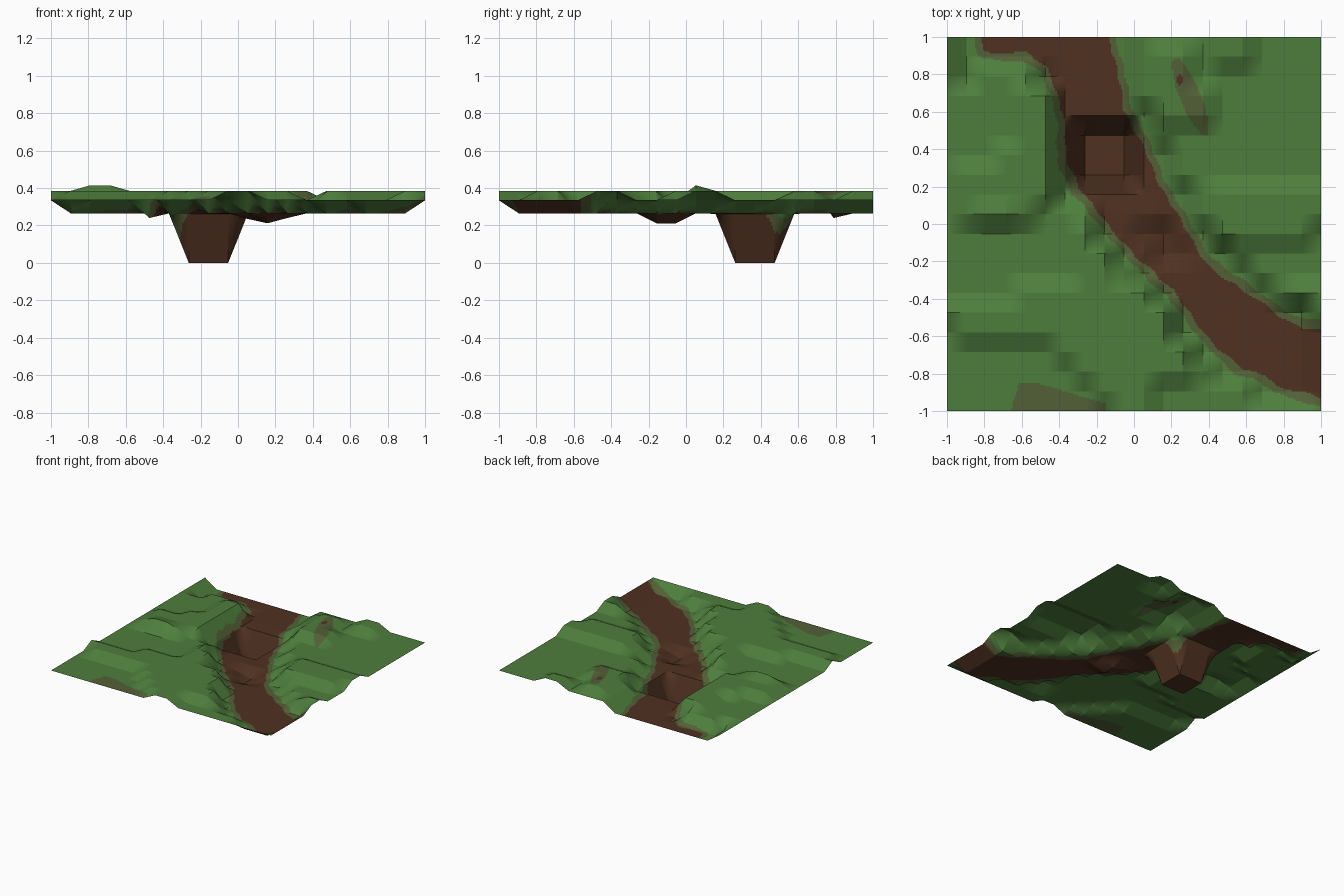
import bpy, bmesh, math

if "Cube" in bpy.data.objects:
    bpy.data.objects.remove(bpy.data.objects["Cube"])

N, SUB = 19, 12                    # coarse terrain cells, colour subdivisions per cell
STEP = 2 / N


def material(name, rgb):
    m = bpy.data.materials.new(name)
    m.diffuse_color = (*rgb, 1)
    m.use_nodes = True
    m.node_tree.nodes["Principled BSDF"].inputs["Base Color"].default_value = m.diffuse_color
    return m


MATS = [material("grass_green", (0.076, 0.208, 0.046)),
        material("verge_olive", (0.086, 0.116, 0.038)),
        material("earth_brown", (0.080, 0.031, 0.015))]

# outline of the bare earth channel, seen from above
CHANNEL = [(-.86, 1.1), (-.80, .92), (-.58, .91), (-.47, .84), (-.42, .72), (-.38, .58),
           (-.37, .35), (-.30, .19), (-.13, -.02), (.05, -.20), (.22, -.38), (.37, -.58),
           (.58, -.77), (.80, -.87), (1.1, -.97), (1.1, -.57), (.90, -.56), (.58, -.36),
           (.38, -.20), (.25, .02), (.13, .20), (.05, .40), (-.06, .60), (-.09, .80), (-.17, 1.1)]


def signed_distance(x, y):
    """Distance to the channel outline, negative inside."""
    best, inside = 9.0, False
    for (ax, ay), (bx, by) in zip(CHANNEL, CHANNEL[1:] + CHANNEL[:1]):
        dx, dy = bx - ax, by - ay
        t = max(0, min(1, ((x - ax) * dx + (y - ay) * dy) / (dx * dx + dy * dy)))
        best = min(best, math.hypot(x - ax - t * dx, y - ay - t * dy))
        if (ay > y) != (by > y) and x < ax + (y - ay) / dy * dx:
            inside = not inside
    return -best if inside else best


def coord(i):
    return -1 + i * STEP


# coarse heights: flat grass with raised plateaus
H = {(i, j): .335 for i in range(N + 1) for j in range(N + 1)}


def plateau(i0, i1, j0, j1, z):
    for i in range(i0, i1 + 1):
        for j in range(j0, j1 + 1):
            H[i, j] = z


for p in [(1, 5, 4, 5, .385), (0, 0, 5, 5, .385), (4, 6, 6, 6, .385),     # left front rise
          (6, 6, 3, 6, .385), (7, 7, 2, 6, .385), (8, 8, 1, 6, .385), (9, 10, 0, 6, .385),
          (11, 11, 2, 5, .385), (12, 12, 2, 3, .385), (7, 8, 7, 9, .385),
          (1, 4, 10, 12, .385), (2, 3, 10, 10, .415),                     # left mound
          (3, 5, 11, 13, .385), (4, 5, 14, 16, .385),                     # left back rise
          (11, 12, 15, 18, .385), (14, 15, 18, 19, .385),                 # right back rise
          (13, 13, 15, 16, .385), (14, 16, 9, 11, .385),
          (18, 19, 5, 6, .385), (17, 18, 9, 11, .385), (19, 19, 10, 11, .385)]:
    plateau(*p)

# sunken channel, kept level along the front and right borders
for i, j in H:
    x, y = coord(i), coord(j)
    reach = .035 if x < -.1 and y > 0 else .1
    d = signed_distance(x, y)
    if d < reach and 0 < j and i < N:
        H[i, j] = .265
    elif d < .035:
        H[i, j] = .335

# channel hollows, pit rim and pit floor
for p in [(1, 1, 17, 19, .265), (11, 11, 8, 9, .212), (10, 10, 9, 9, .235),
          (12, 12, 8, 8, .24), (5, 5, 17, 17, .24),
          (6, 10, 11, 15, .262), (7, 9, 12, 14, 0.0)]:
    plateau(*p)


def height(u, v):
    i, j = min(u // SUB, N - 1), min(v // SUB, N - 1)
    s, t = u / SUB - i, v / SUB - j
    return ((1 - s) * (1 - t) * H[i, j] + s * (1 - t) * H[i + 1, j]
            + (1 - s) * t * H[i, j + 1] + s * t * H[i + 1, j + 1])


def colour(x, y):
    wob = .008 * math.sin(23 * x + 9 * y) + .006 * math.sin(41 * y - 13 * x)
    d = signed_distance(x, y) + wob
    # slanted bare spot right of the channel, and a worn patch on the front edge
    a = math.radians(-68)
    px, py = x - .30, y - .68
    su, sv = px * math.cos(a) + py * math.sin(a), -px * math.sin(a) + py * math.cos(a)
    if d < 0 or ((x - .245) / .016) ** 2 + ((y - .77) / .03) ** 2 < 1:
        return 2
    if (d < .042 or (su / .215) ** 2 + (sv / .055) ** 2 < 1 + 8 * wob
            or (y < -.855 - .30 * max(0, x + .5) and x > -.66 + .3 * (y + 1) and x < -.15)):
        return 1
    return 0


# terrain sheet
bm = bmesh.new()
M = N * SUB
vs = [[bm.verts.new((-1 + 2 * u / M, -1 + 2 * v / M, height(u, v))) for v in range(M + 1)]
      for u in range(M + 1)]
for u in range(M):
    for v in range(M):
        f = bm.faces.new((vs[u][v], vs[u + 1][v], vs[u + 1][v + 1], vs[u][v + 1]))
        f.material_index = colour(-1 + (2 * u + 1) / M, -1 + (2 * v + 1) / M)
me = bpy.data.meshes.new("terrain")
bm.to_mesh(me)
bm.free()
for m in MATS:
    me.materials.append(m)
bpy.context.collection.objects.link(bpy.data.objects.new("terrain", me))
